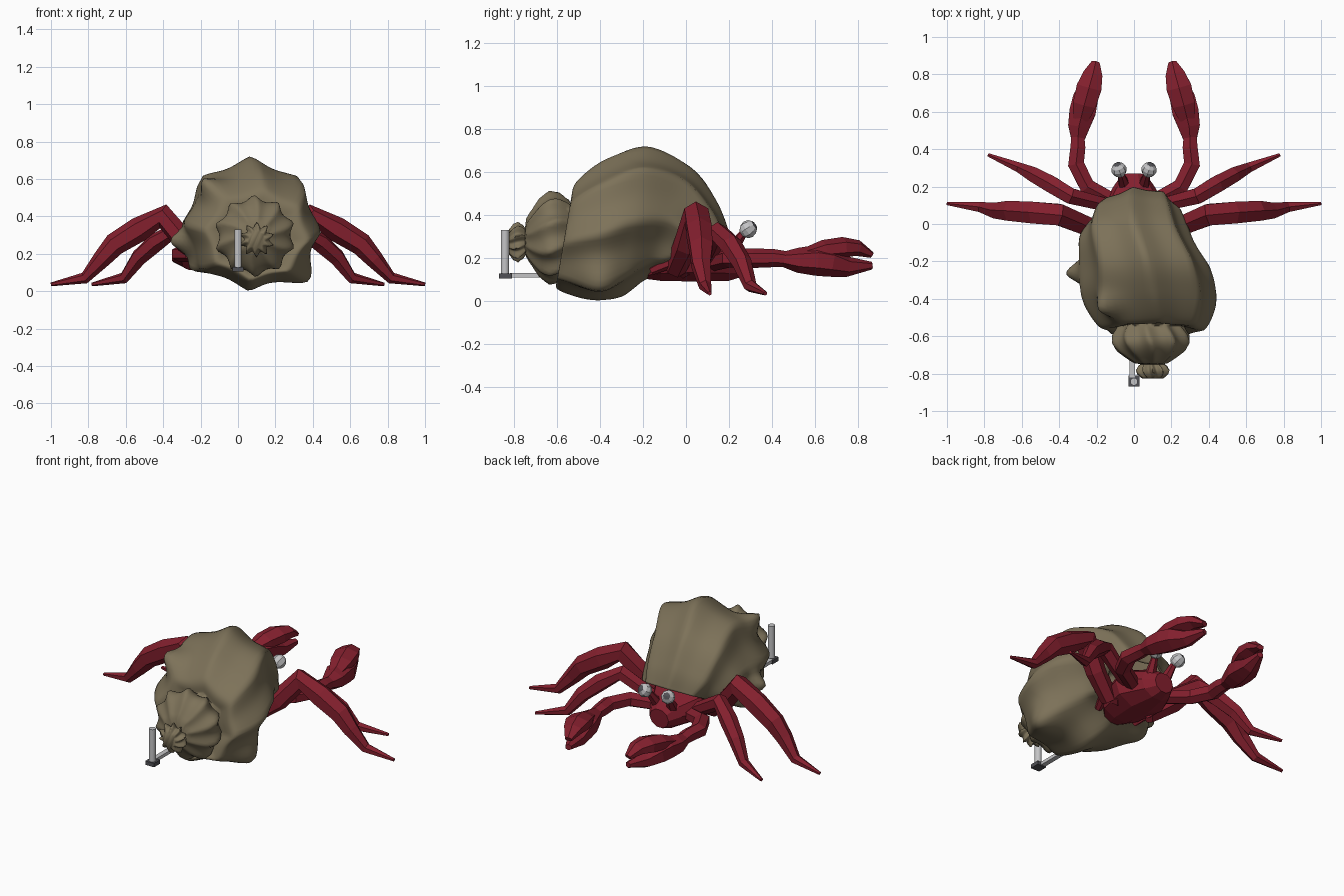
import bpy, bmesh
from math import sin, cos, pi, exp
from mathutils import Vector

if "Cube" in bpy.data.objects:
    bpy.data.objects.remove(bpy.data.objects["Cube"])


def material(name, red, green, blue):
    mat = bpy.data.materials.new(name)
    mat.use_nodes = True
    colour = (red, green, blue, 1)
    mat.diffuse_color = colour
    mat.node_tree.nodes["Principled BSDF"].inputs["Base Color"].default_value = colour
    return mat


RED = material("crab red", .23, .014, .027)
BROWN = material("shell brown", .205, .168, .1)
GREY = material("light grey", .55, .55, .56)
DARK = material("dark grey", .08, .08, .09)


def finish(name, bm, *materials):
    """Turn a bmesh into a named object with its materials."""
    bmesh.ops.recalc_face_normals(bm, faces=bm.faces)
    mesh = bpy.data.meshes.new(name)
    bm.to_mesh(mesh)
    bm.free()
    for mat in materials:
        mesh.materials.append(mat)
    ob = bpy.data.objects.new(name, mesh)
    bpy.context.collection.objects.link(ob)
    return ob


def smooth(ob, angle):
    bpy.ops.object.select_all(action="DESELECT")
    bpy.context.view_layer.objects.active = ob
    ob.select_set(True)
    bpy.ops.object.shade_smooth_by_angle(angle=angle)


def loft(rings, cap_end=True):
    """Skin a list of closed rings of points."""
    bm = bmesh.new()
    rows = [[bm.verts.new(point) for point in ring] for ring in rings]
    for a, b in zip(rows, rows[1:]):
        for i in range(len(a)):
            j = (i + 1) % len(a)
            bm.faces.new((a[i], a[j], b[j], b[i]))
    bm.faces.new(rows[0])
    if cap_end:
        bm.faces.new(rows[-1])
    return bm


def swell(s, start, end, bulge):
    """Radius that runs from start to end with a bulge half way."""
    return start + (end - start) * s + bulge * sin(pi * s)


def section(ring, sides, depth=0, ridges=8, phase=0):
    """Tilted ellipse from its top and bottom points, centre x and half width."""
    top_y, top_z, low_y, low_z, centre, half = ring
    mid = Vector((centre, (top_y + low_y) / 2, (top_z + low_z) / 2))
    up = Vector((0, top_y, top_z)) - Vector((0, mid.y, mid.z))
    points = []
    for i in range(sides):
        t = 2 * pi * i / sides
        k = 1 - depth * abs(sin(ridges / 2 * (t - phase)))
        points.append(mid + up * sin(t) * k + Vector((half * cos(t) * k, 0, 0)))
    return points


def whorl(centre, height, back, front, radii, steps):
    """Rings of one small upright whorl."""
    rings = []
    for n in range(steps):
        s = n / (steps - 1)
        y = back + (front - back) * s
        r = swell(s, *radii)
        rings.append((y, height + r, y, height - r, centre, r))
    return rings


def spline(profile, steps):
    """Smooth in-between rings through a few given ones."""
    last = len(profile) - 1
    rings = []
    for n in range(last * steps + 1):
        i = min(n // steps, last - 1)
        t = n / steps - i
        four = (profile[max(0, min(j, last))] for j in range(i - 1, i + 3))
        rings.append([q + t / 2 * (r - p + t * (2 * p - 5 * q + 4 * r - s
                                                + t * (3 * (q - r) + s - p)))
                      for p, q, r, s in zip(*four)])
    return rings


def limb(name, path, radii, flat=1.0, sides=6, mat=RED):
    """Faceted tube along a path, with a swelling radius."""
    points = [Vector(p) for p in path]
    last = len(points) - 1
    rings = []
    for i, point in enumerate(points):
        along = (points[min(i + 1, last)] - points[max(i - 1, 0)]).normalized()
        side = along.cross(Vector((0, 0, 1)))
        side = side.normalized() if side.length > .01 else Vector((1, 0, 0))
        up = side.cross(along)
        r = swell(i / last, *radii)
        angles = [2 * pi * (k + .5) / sides for k in range(sides)]
        rings.append([point + r * (side * cos(a) * flat + up * sin(a)) for a in angles])
    return finish(name, loft(rings), mat)


# Spiral shell: two small whorls, then the large one down to its tilted opening
large_whorl = [
    (-.53, .47, -.57, .11, .1, .19), (-.51, .56, -.6, .05, .1, .29),
    (-.36, .67, -.42, 0, .08, .365), (-.18, .72, -.3, .02, .06, .35),
    (.02, .63, -.2, .09, .01, .31), (.15, .46, -.14, .13, .01, .27),
    (.2, .33, -.08, .19, .03, .22)]
groups = [(whorl(.1, .275, -.825, -.75, (.06, .07, .03), 8), .3, 10),
          (whorl(.09, .295, -.745, -.545, (.09, .18, .08), 14), .14, 10),
          (spline(large_whorl, 8), .12, 8)]
# Pointed and blunt bumps: place, push and spread
bumps = [(Vector((-.26, -.25, .26)), Vector((-.15, -.02, -.01)), .004),
         (Vector((-.15, -.44, .56)), Vector((-.05, -.03, .04)), .005),
         (Vector((-.17, -.22, .13)), Vector((-.07, 0, -.02)), .01),
         (Vector((.29, -.4, .12)), Vector((.07, 0, -.04)), .01)]


def pushed(point):
    return sum((push * exp(-(point - place).length_squared / spread)
                for place, push, spread in bumps), point.copy())


shell_rings = []
for rings, depth, ridges in groups:
    for n, ring in enumerate(rings):
        phase = pi / 2 + .35 * (n / len(rings) - .5)
        shell_rings.append([pushed(p) for p in section(ring, 80, depth, ridges, phase)])
shell = finish("shell", loft(shell_rings, cap_end=False), BROWN)
wall = shell.modifiers.new("wall", "SOLIDIFY")
wall.thickness = .012
wall.offset = -1
smooth(shell, 1.2)

# Crab body
body_rings = [(-.18, .2, -.18, .1, 0, .08), (-.1, .28, -.12, .09, 0, .15),
              (.08, .32, .05, .085, 0, .19), (.2, .28, .2, .09, 0, .11),
              (.27, .23, .26, .11, 0, .065)]
finish("body", loft([section(ring, 10) for ring in body_rings]), RED)

# Limbs of both sides: the path is mirrored for the right
for label, sign in (("left", 1), ("right", -1)):

    def paired(part, path, radii, flat=1.0):
        limb(f"{label}_{part}", [(sign * x, y, z) for x, y, z in path], radii, flat)

    paired("rear_leg", [(.14, -.05, .15), (.28, 0, .26), (.4, .05, .4), (.53, .06, .33),
                        (.66, .07, .25), (.73, .07, .17), (.82, .09, .07),
                        (1, .11, .036)], (.05, .01, .035))
    paired("front_leg", [(.14, .1, .2), (.34, .15, .32), (.44, .21, .26), (.53, .26, .18),
                         (.61, .3, .07), (.78, .37, .036)], (.04, .01, .025))
    paired("inner_leg", [(.1, 0, .14), (.16, -.07, .19), (.13, -.16, .14)],
           (.04, .02, .01))
    paired("arm", [(.12, .13, .18), (.25, .2, .2), (.31, .32, .2), (.3, .41, .2),
                   (.3, .48, .195)], (.04, .035, .008), 1.1)
    paired("lower_claw", [(.3, .45, .195), (.295, .52, .19), (.275, .6, .19),
                          (.26, .67, .18), (.235, .75, .16), (.205, .865, .165)],
           (.035, .018, .045), 1.15)
    paired("upper_claw", [(.285, .56, .22), (.265, .64, .24), (.24, .73, .25),
                          (.22, .8, .247), (.205, .865, .215)], (.03, .015, .026), 1.6)
    paired("eye_stalk", [(.05, .2, .22), (.07, .27, .32)], (.035, .018, 0))

    # Faceted eye with a dark pupil facing forward and up
    look = Vector((sign * .25, .75, .5))
    bm = bmesh.new()
    bmesh.ops.create_uvsphere(bm, u_segments=8, v_segments=6, radius=.042)
    for face in bm.faces:
        face.material_index = int(face.calc_center_median().z > .036)
    turn = look.to_track_quat("Z", "Y").to_matrix()
    bmesh.ops.rotate(bm, matrix=turn, verts=bm.verts)
    bmesh.ops.translate(bm, vec=(sign * .08, .29, .335), verts=bm.verts)
    finish(f"{label}_eye", bm, GREY, DARK)


def box(name, centre, size, mat):
    bm = bmesh.new()
    bmesh.ops.create_cube(bm)
    bmesh.ops.scale(bm, vec=size, verts=bm.verts)
    bmesh.ops.translate(bm, vec=centre, verts=bm.verts)
    finish(name, bm, mat)


# Rear bracket: arm, foot plate and upright post
box("bracket_arm", (-.01, -.7, .12), (.03, .24, .02), GREY)
box("bracket_foot", (0, -.84, .117), (.06, .06, .024), DARK)
post = limb("bracket_post", [(0, -.843, .125), (0, -.843, .33)], (.02, .02, 0), 1, 16, GREY)
smooth(post, .7)
